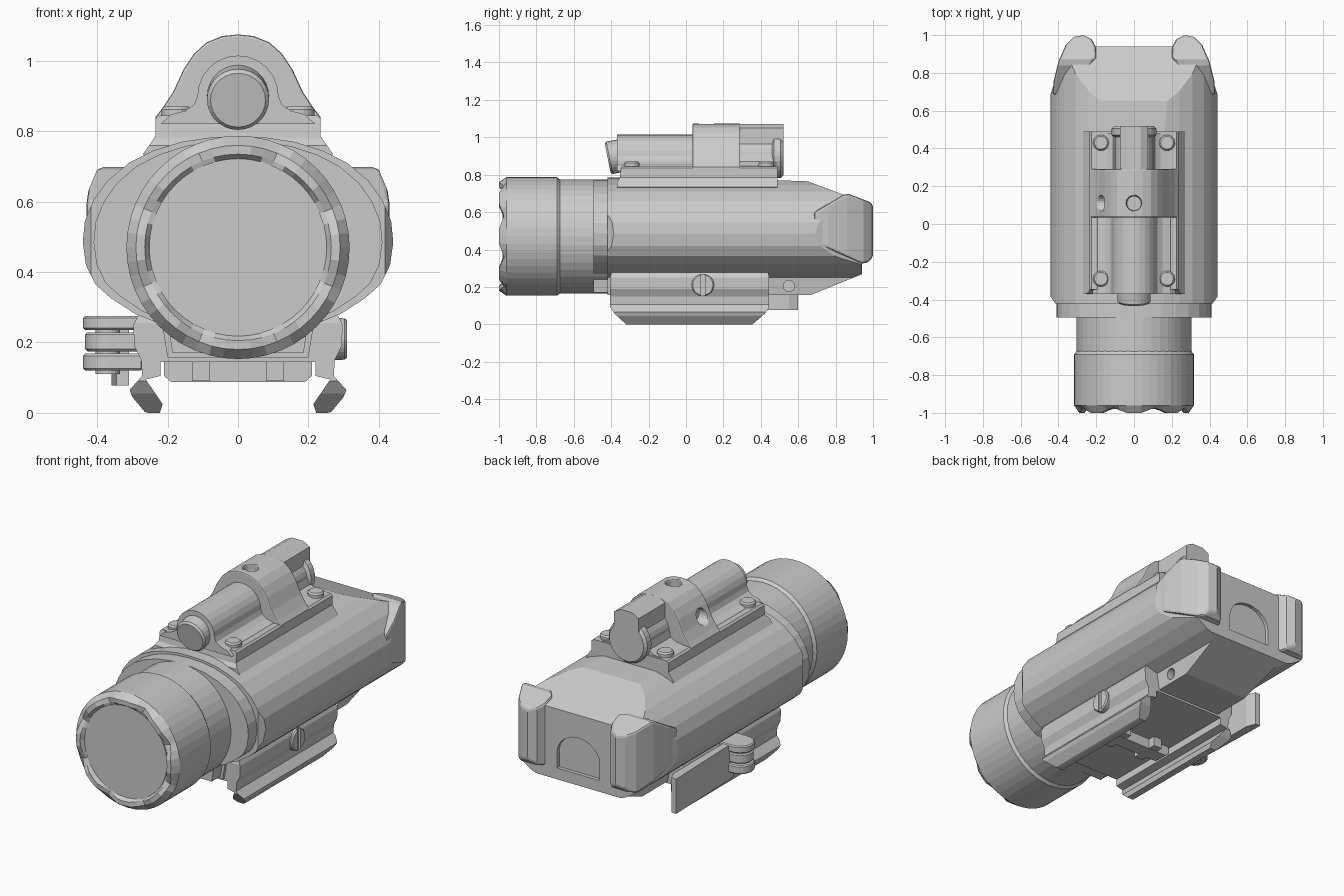
import bpy, bmesh
from math import sin, cos, pi, radians
from mathutils import Vector, Matrix

if "Cube" in bpy.data.objects:
    bpy.data.objects.remove(bpy.data.objects["Cube"])


def finish(name, bm):
    bmesh.ops.recalc_face_normals(bm, faces=bm.faces)
    me = bpy.data.meshes.new(name)
    bm.to_mesh(me)
    bm.free()
    ob = bpy.data.objects.new(name, me)
    bpy.context.collection.objects.link(ob)
    return ob


def prism(name, pts, axis, lo, hi):
    """Extrude a 2D outline: X takes (y,z), Y takes (x,z), Z takes (x,y)."""
    bm = bmesh.new()
    put = {'X': lambda a, b, t: (t, a, b), 'Y': lambda a, b, t: (a, t, b), 'Z': lambda a, b, t: (a, b, t)}[axis]
    r = [[bm.verts.new(put(a, b, t)) for a, b in pts] for t in (lo, hi)]
    for f in r:
        bm.faces.new(f)
    n = len(pts)
    for i in range(n):
        j = (i + 1) % n
        bm.faces.new((r[0][i], r[0][j], r[1][j], r[1][i]))
    return finish(name, bm)


def box(name, x0, x1, y0, y1, z0, z1):
    return prism(name, [(x0, y0), (x1, y0), (x1, y1), (x0, y1)], 'Z', z0, z1)


def lathe(name, rings, seg, origin=(0, 0, 0), direction=(0, 1, 0), wave=None):
    """Revolve (radius, height) rings about an axis; wave(i, angle) shifts height."""
    bm = bmesh.new()
    rows = []
    for i, (r, h) in enumerate(rings):
        rows.append([bm.verts.new((r * cos(a), r * sin(a), h + (wave(i, a) if wave else 0)))
                     for a in (2 * pi * k / seg for k in range(seg))])
    for p, q in zip(rows, rows[1:]):
        for k in range(seg):
            bm.faces.new((p[k], p[(k + 1) % seg], q[(k + 1) % seg], q[k]))
    bm.faces.new(rows[0])
    bm.faces.new(rows[-1])
    rot = Vector((0, 0, 1)).rotation_difference(Vector(direction)).to_matrix().to_4x4()
    bm.transform(Matrix.Translation(origin) @ rot)
    return finish(name, bm)


def boolean(ob, cutter, op='DIFFERENCE'):
    m = ob.modifiers.new('cut', 'BOOLEAN')
    m.operation, m.object, m.solver = op, cutter, 'EXACT'
    bpy.context.view_layer.objects.active = ob
    bpy.ops.object.modifier_apply(modifier=m.name)
    bpy.data.objects.remove(cutter)


def bevel(ob, w, seg=2, angle=30):
    m = ob.modifiers.new('bevel', 'BEVEL')
    m.width, m.segments, m.limit_method, m.angle_limit = w, seg, 'ANGLE', radians(angle)


def mirrored(half):
    return half + [(-x, z) for x, z in reversed(half) if x > 1e-6]


def disc(cx, cy, r, n):
    return [(cx + r * cos(2 * pi * k / n), cy + r * sin(2 * pi * k / n)) for k in range(n)]


# Scalloped bezel, lens and neck
Z = 0.47
lathe('bezel', [(.29, -.66), (.305, -.675), (.317, -.69), (.317, -.96), (.29, -1.0), (.265, -1.0), (.25, -.975)],
      48, (0, 0, Z), wave=lambda i, a: (.027 * max(0, -cos(8 * a)) if i in (4, 5) else 0))
lathe('lens', [(.252, -.98), (.252, -.95)], 48, (0, 0, Z))
lathe('neck', [(.304, -.70), (.304, -.38)], 40, (0, 0, Z))

# Main body: wide section, tapered at the rear in both views
half = [(0, .785), (.08, .782), (.16, .77), (.24, .745), (.31, .71), (.37, .66), (.41, .605), (.435, .545),
        (.441, .485), (.432, .42), (.405, .365), (.36, .325), (.29, .28), (.215, .25), (.2, .157), (0, .157)]
section = mirrored(half)
body = prism('body', section, 'Y', -.42, .94)
boolean(body, prism('side_cut', [(-.6, 0), (-.6, .79), (0, .785), (.65, .765), (.945, .655), (.945, .27), (.65, .15)],
                    'X', -.6, .6), 'INTERSECT')
boolean(body, prism('top_cut', [(-.41, -.43), (.41, -.43), (.445, -.38), (.445, .68), (.35, .95), (-.35, .95),
                                (-.445, .68), (-.445, -.38)], 'Z', -1, 2), 'INTERSECT')
# Arched recess in the rear face and side screw holes
arch = [(-.13, .33), (.13, .33)] + [(.13 * cos(pi * k / 12), .42 + .11 * sin(pi * k / 12)) for k in range(13)]
boolean(body, prism('arch_cut', arch, 'Y', .92, 1))
boolean(body, prism('hole_cut', disc(.55, .205, .03, 16), 'X', .17, .5))
prism('front_flange', [(x * .93, Z + (z - Z) * .96) for x, z in section], 'Y', -.495, -.40)

# Rear corner bumpers
for s, n in ((1, 'right'), (-1, 'left')):
    b = prism(n + '_bumper', [(s * x, y) for x, y in
              [(.30, .66), (.432, .68), (.425, .76), (.40, .86), (.36, .95), (.32, .99), (.27, 1.0),
               (.225, .98), (.203, .94), (.2, .88), (.22, .86)]], 'Z', .2, .8)
    boolean(b, prism('bumper_cut', [(.685, .44), (.94, .325), (.97, .33), (1.01, .37), (1.01, .63), (.98, .655),
                                    (.87, .698), (.84, .692), (.685, .60)], 'X', -.6, .6), 'INTERSECT')
    bevel(b, .012, 2, 40)

# Laser mount base plate
base = prism('mount_base', mirrored([(.225, .845), (.235, .835), (.235, .785), (.27, .735), (.2, .70)]),
             'Y', -.37, .49)
boolean(base, prism('base_cut', [(-.42, .69), (-.355, .78), (-.345, .85), (.49, .85), (.49, .69)],
                    'X', -.5, .5), 'INTERSECT')


def arch_profile(r, zc, foot):
    arc = [(r * sin(radians(a)), zc + r * cos(radians(a))) for a in range(0, 91, 15)]
    return mirrored(arc + foot)


# Laser housing, taller clamp band and rear knob with tab
lz = .9
prism('laser_housing', arch_profile(.115, lz, [(.125, .875), (.15, .858), (.19, .848), (.22, .82)]), 'Y', -.37, .06)
band = prism('clamp_band', mirrored([(0, 1.075), (.045, 1.07), (.09, 1.052), (.125, 1.02), (.155, .975), (.185, .91),
                                     (.215, .865), (.235, .84), (.235, .79)]), 'Y', .035, .29)
boolean(band, prism('top_hole', disc(0, .11, .04, 20), 'Z', 1.03, 1.2))
boolean(band, prism('side_hole', disc(.11, .93, .04, 20), 'X', -.4, -.13))
bevel(band, .012, 2, 50)
lathe('laser_cap', [(.088, -.02), (.088, .05), (.078, .06)], 28, (0, -.36, lz), (0, -1, -.2))
lathe('rear_barrel', [(.1, .27), (.1, .46), (.118, .47), (.118, .505), (.105, .52)], 28, (0, 0, lz))
prism('barrel_foot', mirrored([(.1, .91), (.11, .87), (.14, .853), (.19, .845), (.19, .80)]), 'Y', .28, .48)
prism('rear_tab', mirrored([(.035, 1.072), (.075, 1.05), (.075, .96)]), 'Y', .28, .52)
for x in (-.175, .175):
    for y in (-.29, .43):
        lathe('mount_screw', [(.042, .84), (.042, .862), (.034, .87)], 20, (x, y, 0), (0, 0, 1))

# Rail clamp with two hooked jaws
jaw = [(.25, .30), (.285, .275), (.297, .25), (.295, .19), (.275, .15), (.272, .105), (.308, .065), (.30, .045),
       (.265, .003), (.255, 0), (.222, 0), (.214, .025), (.262, .095), (.22, .105), (.22, .145)]
clamp = prism('rail_clamp', mirrored(jaw), 'Y', -.405, .445)
boolean(clamp, prism('clamp_cut', [(-.405, .09), (-.38, .055), (-.32, 0), (.355, 0), (.42, .055), (.445, .09),
                                   (.445, .255), (.43, .31), (-.39, .31), (-.405, .255)], 'X', -.5, .5), 'INTERSECT')
prism('recoil_bar', mirrored([(.21, .16), (.21, .105), (.19, .088)]), 'Y', -.05, .03)
for x in (-.105, .105):
    box('recoil_lug', x - .026, x + .026, -.09, .07, .09, .16)

# Slotted cross screw
screw = lathe('cross_screw', [(.06, .26), (.06, .303), (.054, .31)], 28, (0, .09, .21), (1, 0, 0))
boolean(screw, box('slot', .297, .4, .078, .102, .1, .4))

# Throw lever: pivot stack and hanging plate
py = .05
for name, z0, z1, r in (('pivot_top', .235, .275, .072), ('pivot_drum', .175, .228, .066), ('pivot_bottom', .12, .168, .072)):
    arc = [(-.368 + r * cos(radians(a)), py + r * sin(radians(a))) for a in range(90, 271, 15)]
    bevel(prism(name, arc + [(-.27, py - r), (-.27, py + r)], 'Z', z0, z1), .006, 1)
lathe('pivot_pin', [(.035, .11), (.035, .27)], 20, (-.37, py, 0), (0, 0, 1))
prism('lever_plate', [(-.31, .08), (-.345, .08), (-.36, .58), (-.36, .60), (-.33, .60), (-.31, .55)], 'Z', .078, .27)
